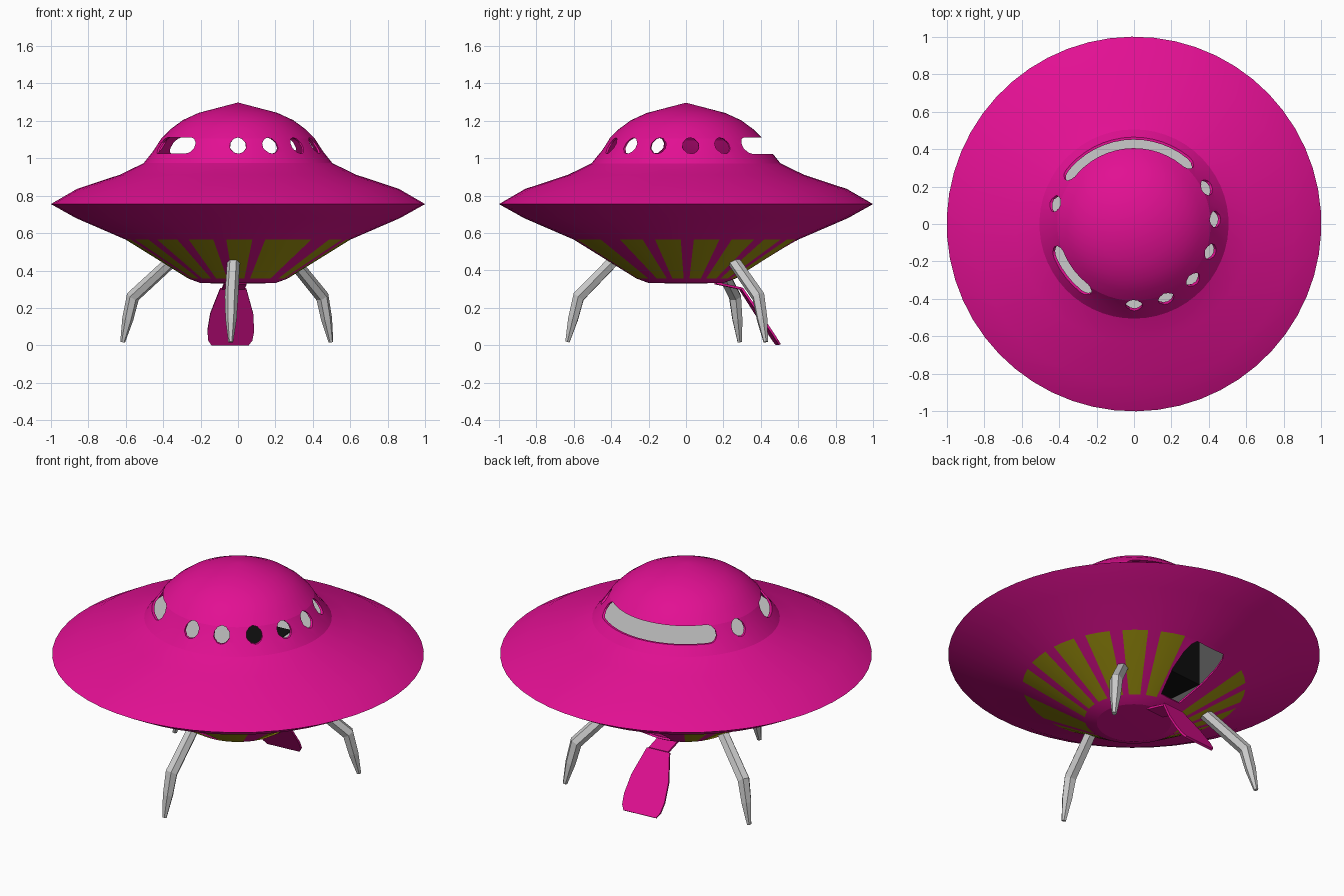
import bpy, bmesh
from math import sin, cos, radians, pi, hypot

if "Cube" in bpy.data.objects:
    bpy.data.objects.remove(bpy.data.objects["Cube"])

SEGS = 54
DOOR_AZ = radians(95)

def material(name, rgb):
    m = bpy.data.materials.new(name)
    m.diffuse_color = (*rgb, 1)
    m.use_nodes = True
    m.node_tree.nodes["Principled BSDF"].inputs["Base Color"].default_value = m.diffuse_color
    return m

PINK = material("pink", (0.76, 0.005, 0.29))
YELLOW = material("yellow", (0.38, 0.32, 0.005))
BLACK = material("black", (0.005, 0.005, 0.005))

def add(name, bm, mats=()):
    me = bpy.data.meshes.new(name)
    bm.to_mesh(me)
    bm.free()
    for m in mats:
        me.materials.append(m)
    ob = bpy.data.objects.new(name, me)
    bpy.context.collection.objects.link(ob)
    return ob

def polar(az, r, u, z):
    """Point at radius r along azimuth az, u sideways, height z."""
    return (r * cos(az) - u * sin(az), r * sin(az) + u * cos(az), z)

def loft(name, rings, mats=()):
    """Skin closed cross-sections and cap both ends."""
    bm = bmesh.new()
    vs = [[bm.verts.new(p) for p in ring] for ring in rings]
    n = len(vs[0])
    for a, b in zip(vs, vs[1:]):
        for i in range(n):
            bm.faces.new((a[i], a[(i + 1) % n], b[(i + 1) % n], b[i]))
    bm.faces.new(vs[0])
    bm.faces.new(vs[-1])
    bmesh.ops.recalc_face_normals(bm, faces=bm.faces)
    return add(name, bm, mats)

# Saucer shell: outer skin plus a slightly smaller, reversed inner skin
PROFILE = [(0, .33), (.2, .333), (.265, .357), (.6, .565), (.866, .68), (1, .755),
           (.86, .836), (.63, .912), (.505, .973), (.455, 1.035), (.41, 1.105),
           (.36, 1.155), (.295, 1.203), (.21, 1.242), (0, 1.297)]

def striped(k):
    if 26 <= k <= 31 or k in (7, 8):
        return False
    return k in (5, 6) or k % 3 < 2

def skin(bm, prof, flip):
    rings = []
    for r, z in prof:
        if r == 0:
            rings.append([bm.verts.new((0, 0, z))] * SEGS)
        else:
            rings.append([bm.verts.new(polar(radians(-96) + 2 * pi * k / SEGS, r, 0, z))
                          for k in range(SEGS)])
    for i, (a, b) in enumerate(zip(rings, rings[1:])):
        for k in range(SEGS):
            j = (k + 1) % SEGS
            quad = list(dict.fromkeys((a[k], a[j], b[j], b[k])))
            f = bm.faces.new(quad[::-1] if flip else quad)
            f.material_index = int(i == 2 and not flip and striped(k))

bm = bmesh.new()
skin(bm, PROFILE, False)
skin(bm, [(r * .985, .76 + (z - .76) * .97) for r, z in PROFILE], True)
hull = add("saucer_hull", bm, (PINK, YELLOW))

# Window cutters: curved slots with rounded ends
def slot(name, a0, a1):
    half, zc, end = .043, 1.067, radians(5.6)
    a0, a1 = radians(a0), radians(a1)
    cols = [(a0 + end * (1 - cos(t)), half * max(sin(t), .3))
            for t in (0, pi / 6, pi / 3, pi / 2)]
    n = int((a1 - a0 - 2 * end) / radians(5))
    cols += [(a0 + end + (a1 - a0 - 2 * end) * i / n, half) for i in range(1, n)] if n > 1 else []
    cols += [(a1 - end * (1 - cos(t)), half * max(sin(t), .3))
             for t in ((pi / 2, pi / 3, pi / 6, 0) if n > 1 else (pi / 3, pi / 6, 0))]
    return loft(name, [[polar(a, .33, 0, zc - h), polar(a, .6, 0, zc - h),
                        polar(a, .6, 0, zc + h), polar(a, .33, 0, zc + h)] for a, h in cols])

ROUND = [-90, -66.7, -43.3, -20, 3.3, 26.7, 165.5]
cutters = [slot("window_cutter", a - 5.6, a + 5.6) for a in ROUND]
cutters += [slot("rear_window_cutter", 44, 147), slot("side_window_cutter", 196, 238)]

# Door outline (distance along, half width), used for the hole and the open door
OUTLINE = [(0, .07), (.16, .115), (.27, .125), (.33, .118), (.36, .10)]

def panel(name, outline, start, direction, t0, t1, mats=()):
    d = hypot(*direction)
    dr, dz = direction[0] / d, direction[1] / d
    pts = outline + [(s, -w) for s, w in reversed(outline)]
    return loft(name, [[polar(DOOR_AZ, start[0] + dr * s - dz * t, w, start[1] + dz * s + dr * t)
                        for s, w in pts] for t in (t0, t1)], mats)

cutters.append(panel("door_cutter", OUTLINE, (.28, .365), (.335, .208), -.08, .08))

for c in cutters:
    c.hide_render = True
    mod = hull.modifiers.new("cut", 'BOOLEAN')
    mod.operation = 'DIFFERENCE'
    mod.solver = 'EXACT'
    mod.object = c
bpy.context.view_layer.objects.active = hull
hull.select_set(True)
for mod in list(hull.modifiers):
    bpy.ops.object.modifier_apply(modifier=mod.name)
bpy.ops.object.shade_smooth_by_angle(angle=radians(12))
for c in cutters:
    bpy.data.objects.remove(c)

# Lowered door and its hinge plate
panel("door_ramp", OUTLINE, (.29, .30), (.2, -.3), 0, .012, (PINK,))
panel("door_hinge", [(0, .06), (.14, .06)], (.16, .334), (.14, -.03), -.008, .004, (PINK,))

# Cabin floor and dark entry shaft behind the door
bm = bmesh.new()
bmesh.ops.create_cone(bm, cap_ends=True, segments=SEGS, radius1=.93, radius2=.93, depth=.008)
floor = add("cabin_floor", bm)
floor.location.z = .757
loft("entry_shaft", [[polar(DOOR_AZ, r, u, z) for r, u in
                      ((.12, -.11), (.39, -.11), (.39, .11), (.12, .11))]
                     for z in (.455, .765)], (BLACK,))

# Landing legs: bent, tapered hexagonal struts (radius, height, half width)
LEG = [(.38, .46, .034), (.575, .26, .036), (.605, .14, .03), (.635, .018, .013)]

def leg(name, az, scale):
    az = radians(az)
    rings = []
    for i, (r, z, w) in enumerate(LEG):
        p, q = LEG[max(i - 1, 0)], LEG[min(i + 1, len(LEG) - 1)]
        dr, dz = q[0] - p[0], q[1] - p[1]
        d = hypot(dr, dz)
        reach = r + (scale - 1) * .635 * min(i, 1)
        rings.append([polar(az, reach - dz / d * w * sin(t), w * cos(t), z + dr / d * w * sin(t))
                      for t in (k * pi / 3 for k in range(6))])
    loft(name, rings)

leg("front_leg", -93.5, 1.0)
leg("left_leg", 155, 1.07)
leg("right_leg", 40.7, 1.03)
